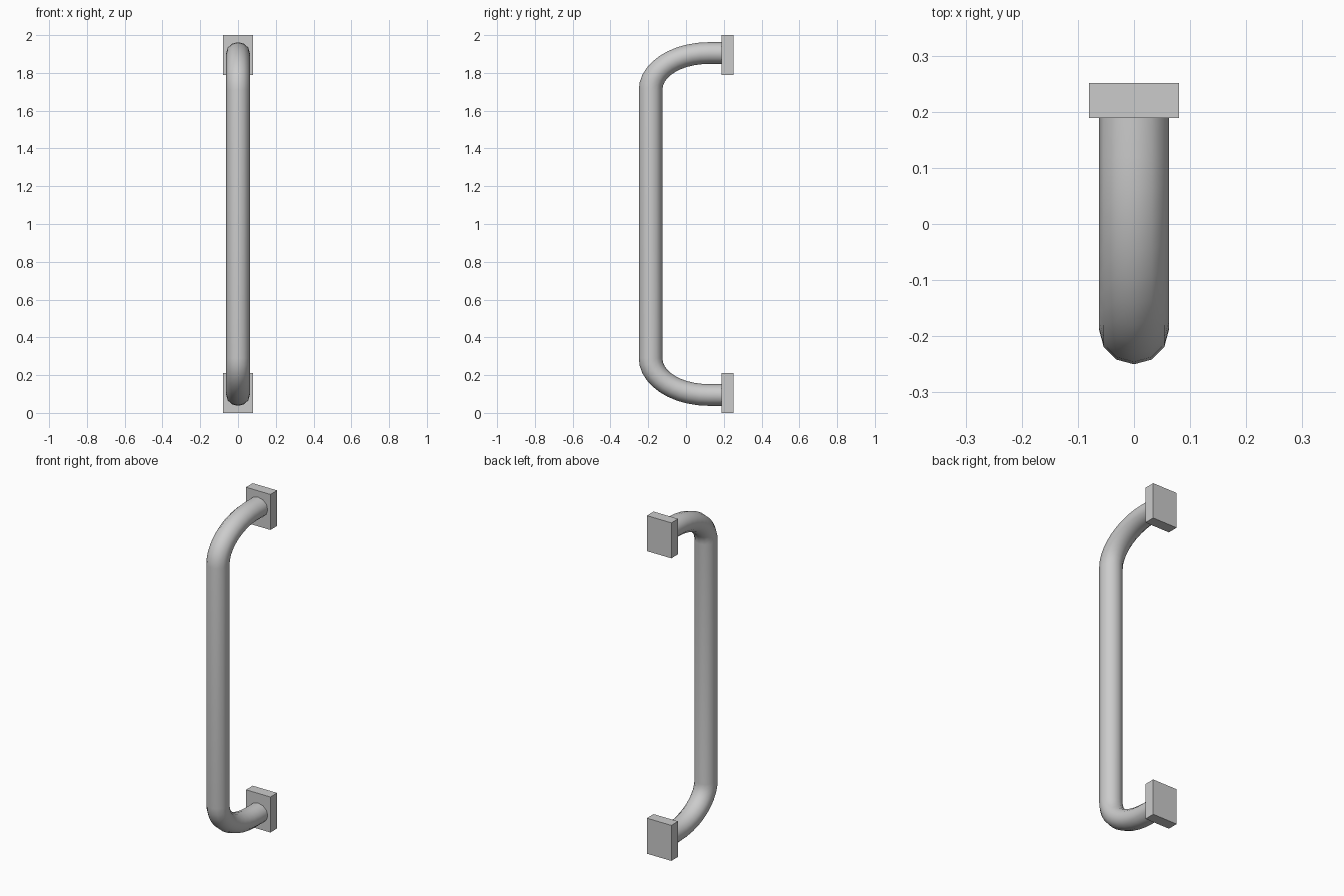
import bpy, bmesh
from math import sin, cos, pi

if "Cube" in bpy.data.objects:
    bpy.data.objects.remove(bpy.data.objects["Cube"])

SIDES, STEPS = 12, 10
YC, ZC = 0.12, 0.71          # bend centre (z measured from mid height)
A, B = 0.3075, 0.195         # bend radii of the tube centre line
RY, RX, RZ = 0.0625, 0.0625, 0.0575


def bend_ring(t, sign):
    """Cross-section at bend angle t, upper (+1) or lower (-1) bend."""
    pts = []
    for i in range(SIDES):
        s = 2 * pi * i / SIDES
        pts.append((RX * sin(s),
                    YC - (A + RY * cos(s)) * cos(t),
                    1 + sign * (ZC + (B + RZ * cos(s)) * sin(t))))
    return pts


def end_ring(sign):
    return [(x, 0.195, z) for x, y, z in bend_ring(pi / 2, sign)]


# Handle tube: lower end, lower bend, upright, upper bend, upper end
angles = [pi / 2 * i / STEPS for i in range(STEPS + 1)]
rings = [end_ring(-1)]
rings += [bend_ring(t, -1) for t in reversed(angles)]
rings += [bend_ring(t, 1) for t in angles]
rings.append(end_ring(1))

bm = bmesh.new()
loops = [[bm.verts.new(p) for p in ring] for ring in rings]
for a, b in zip(loops, loops[1:]):
    for i in range(SIDES):
        j = (i + 1) % SIDES
        bm.faces.new((a[i], a[j], b[j], b[i]))
bm.faces.new(loops[0])
bm.faces.new(loops[-1])
bmesh.ops.recalc_face_normals(bm, faces=bm.faces)
mesh = bpy.data.meshes.new("handle_tube")
bm.to_mesh(mesh)
bm.free()
tube = bpy.data.objects.new("handle_tube", mesh)
bpy.context.collection.objects.link(tube)
bpy.context.view_layer.objects.active = tube
tube.select_set(True)
bpy.ops.object.shade_smooth_by_angle(angle=pi / 4)

# Mounting plates
for name, z in (("lower_plate", 0.105), ("upper_plate", 1.895)):
    bpy.ops.mesh.primitive_cube_add(size=1, location=(0, 0.22, z))
    plate = bpy.context.object
    plate.name = name
    plate.scale = (0.16, 0.063, 0.21)
    bpy.ops.object.transform_apply(location=False, rotation=False, scale=True)
